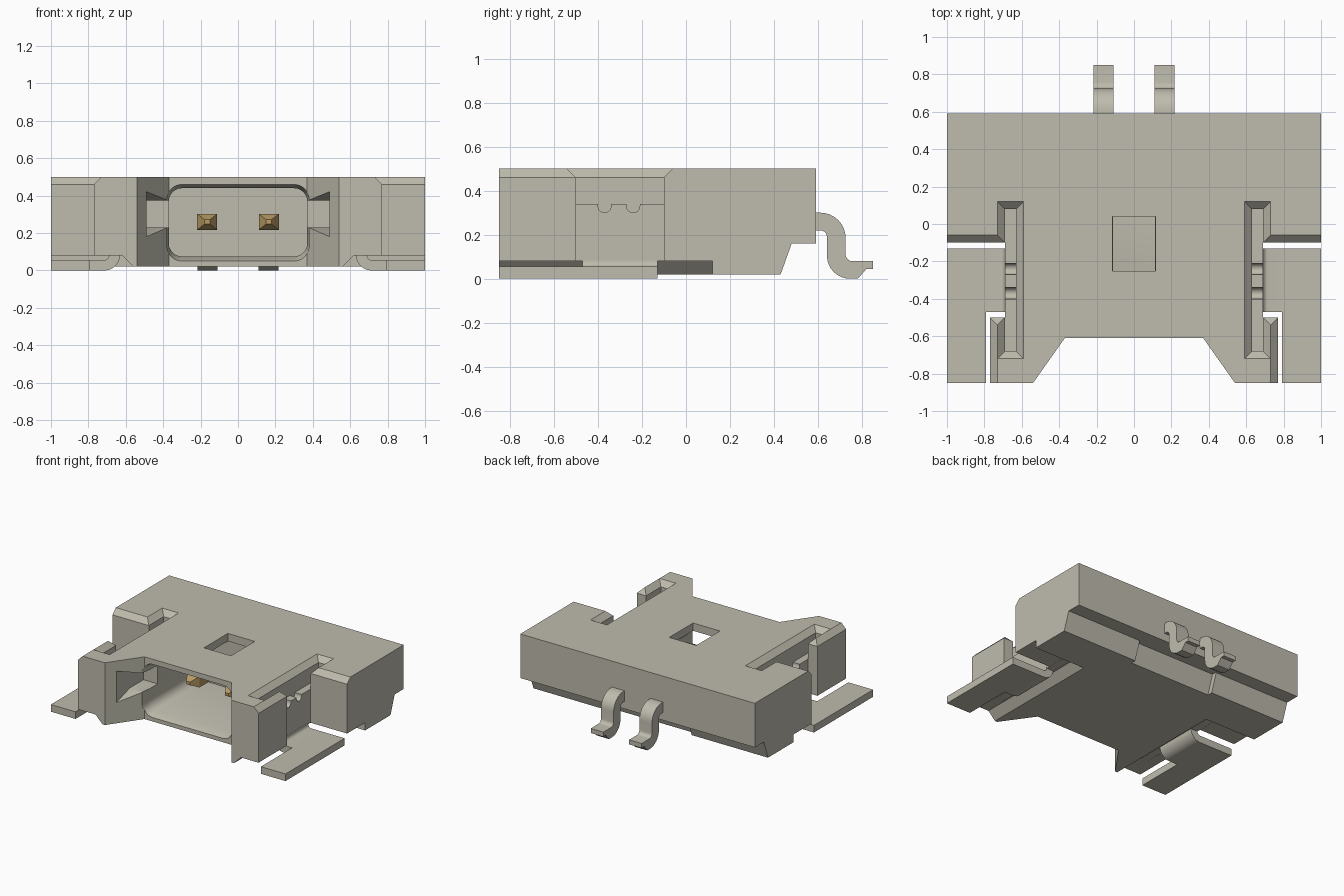
import bpy, bmesh, math

cube = bpy.data.objects.get("Cube")
if cube:
    bpy.data.objects.remove(cube, do_unlink=True)


def material(name, rgb, rough=0.6):
    m = bpy.data.materials.new(name)
    m.use_nodes = True
    m.diffuse_color = (*rgb, 1)
    bsdf = m.node_tree.nodes["Principled BSDF"]
    bsdf.inputs["Base Color"].default_value = (*rgb, 1)
    bsdf.inputs["Roughness"].default_value = rough
    return m


BEIGE = material("warm beige", (0.52, 0.50, 0.42))
GOLD = material("dull gold", (0.48, 0.33, 0.13))


def loft(name, rings, mat=BEIGE):
    """Closed solid through rings with equal point counts."""
    bm = bmesh.new()
    loops = [[bm.verts.new(p) for p in r] for r in rings]
    n = len(loops[0])
    for a, b in zip(loops, loops[1:]):
        for i in range(n):
            j = (i + 1) % n
            bm.faces.new((a[i], a[j], b[j], b[i]))
    bm.faces.new(loops[0])
    bm.faces.new(loops[-1])
    bmesh.ops.recalc_face_normals(bm, faces=bm.faces)
    me = bpy.data.meshes.new(name)
    bm.to_mesh(me)
    bm.free()
    me.materials.append(mat)
    ob = bpy.data.objects.new(name, me)
    bpy.context.collection.objects.link(ob)
    return ob


def prism_x(name, yz, x0, x1, mat=BEIGE):
    return loft(name, [[(x, y, z) for y, z in yz] for x in (x0, x1)], mat)


def prism_y(name, xz, y0, y1, mat=BEIGE):
    return loft(name, [[(x, y, z) for x, z in xz] for y in (y0, y1)], mat)


def rect(a0, a1, b0, b1):
    return [(a0, b0), (a1, b0), (a1, b1), (a0, b1)]


def arc(cx, cy, r, a0, a1, n=8):
    return [(cx + r * math.cos(math.radians(a0 + (a1 - a0) * i / n)),
             cy + r * math.sin(math.radians(a0 + (a1 - a0) * i / n))) for i in range(n + 1)]


def rounded(x, z0, z1, r):
    return (arc(x - r, z0 + r, r, -90, 0, 6) + arc(x - r, z1 - r, r, 0, 90, 6)
            + arc(r - x, z1 - r, r, 90, 180, 6) + arc(r - x, z0 + r, r, 180, 270, 6))


def smooth(ob):
    bpy.ops.object.select_all(action='DESELECT')
    bpy.context.view_layer.objects.active = ob
    ob.select_set(True)
    bpy.ops.object.shade_smooth_by_angle(angle=math.radians(30))


def cut(ob, cutter):
    mod = ob.modifiers.new("cut", 'BOOLEAN')
    mod.operation, mod.solver, mod.object = 'DIFFERENCE', 'EXACT', cutter
    bpy.context.view_layer.objects.active = ob
    bpy.ops.object.modifier_apply(modifier=mod.name)
    bpy.data.objects.remove(cutter, do_unlink=True)


# Housing block with undercut rear
body = prism_x("housing", [(-.85, .02), (.43, .02), (.48, .16), (.59, .16), (.59, .5), (-.85, .5)], -1, 1)

# Tapered front notch
notch = [(-.575, -.9), (-.37, -.61), (.37, -.61), (.575, -.9)]
cut(body, loft("notch_cutter", [[(x, y, z) for x, y in notch] for z in (-.1, .6)]))

# Mating cavity with flared, rounded mouth
cavity = [(-.7, .38, .045, .465, .08), (-.61, .38, .05, .46, .08),
          (-.54, .37, .075, .44, .07), (.05, .37, .075, .44, .07)]
cut(body, loft("cavity_cutter", [[(x, y, z) for x, z in rounded(w, a, b, r)] for y, w, a, b, r in cavity]))

# Window in the roof
cut(body, prism_y("window_cutter", rect(-.115, .115, .3, .6), -.25, .04))

# Shallow relief under the leads
cut(body, prism_x("rear_relief_cutter", [(.383, 0), (.44, .165), (.52, .165), (.52, 0)], -.35, .35))

for s in (1, -1):
    # Flared key pockets beside the mouth
    pocket = [(-.86, .155, .445), (-.62, .23, .375), (-.45, .23, .375)]
    cut(body, loft("pocket_cutter", [[(s * x, y, z) for x, z in rect(.30, .49, a, b)] for y, a, b in pocket]))
    # Clearance under the wings
    cut(body, prism_y("clearance_cutter", [(s * x, z) for x, z in
        [(.53, -.01), (.62, .08), (1.1, .08), (1.1, -.01)]], -.95, .12))
    # Stepped side openings and the latch slot, chamfered at the top
    levels = [(-.1, 0), (.46, 0), (.54, .08)]
    cut(body, loft("front_side_cutter", [[(s * x, y, z) for x, y in rect(.77 - e, 1.2, -.95, -.3)]
                                         for z, e in levels]))
    cut(body, loft("side_opening_cutter", [[(s * x, y, z) for x, y in rect(.66, 1.25, -.5 - e, -.1 + e)]
                                           for z, e in levels]))
    cut(body, loft("slot_cutter", [[(s * x, y, z) for x, y in rect(.63 - e, .69 + e, -.68 - e, .08 + e)]
                                   for z, e in levels]))
smooth(body)

# Metal parts, mirrored left and right
lead = ([(.585, .30)] + arc(.61, .185, .115, 90, 0) + arc(.755, .11, .03, 180, 270, 5)
        + [(.85, .08), (.85, .045), (.82, .045), (.78, 0)] + arc(.745, .105, .105, 270, 180)
        + arc(.61, .19, .03, 0, 90, 5) + [(.585, .22)])
plate = ([(-.68, .08), (.08, .08), (.08, .34)]
         + [(-.21, .34)] + arc(-.24, .33, .03, 0, -180, 8) + [(-.27, .34)]
         + [(-.34, .34)] + arc(-.37, .33, .03, 0, -180, 8) + [(-.40, .34), (-.68, .34)])
bend = ([(.63, .09)] + arc(.715, .085, .085, 180, 270) + [(.80, 0), (.80, .055)]
        + arc(.715, .08, .025, 270, 180, 5) + [(.69, .09)])

for s, side in ((1, "left"), (-1, "right")):
    # Square contact with pointed tip
    pin = [(-.37, .015), (-.31, .053), (.10, .053)]
    loft(side + "_contact_pin", [[(s * .165 + x, y, .26 + z * .8) for x, z in rect(-h, h, -h, h)]
                                 for y, h in pin], GOLD)
    # Gull-wing lead
    smooth(prism_x(side + "_solder_lead", lead, s * .11, s * .217))
    # Upright retention plate with two notches
    smooth(prism_x(side + "_retention_plate", plate, s * .631, s * .689))
    # Curved foot and flat solder tab
    smooth(prism_y(side + "_tab_bend", [(s * x, z) for x, z in bend], -.47, -.13))
    prism_y(side + "_solder_tab", [(s * x, z) for x, z in rect(.79, 1, 0, .055)], -.85, -.13)
